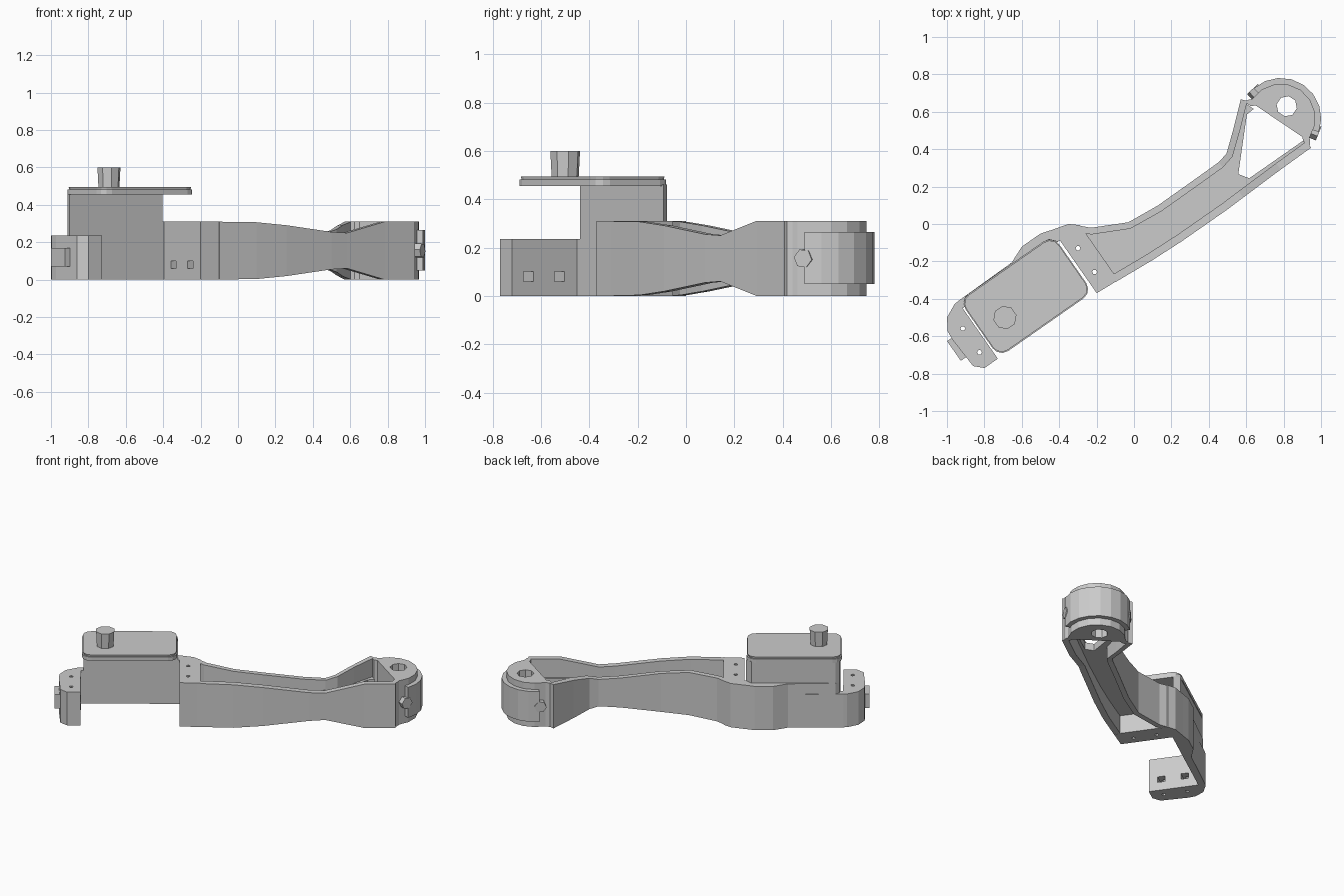
import bpy, bmesh
from math import radians, sin, cos, hypot
from mathutils import Matrix, Vector

if "Cube" in bpy.data.objects:
    bpy.data.objects.remove(bpy.data.objects["Cube"])

ARM = Matrix.Rotation(radians(34.9), 4, 'Z')                       # along the arm
HEAD = Matrix.Translation((.785, .565, 0)) @ Matrix.Rotation(radians(56), 4, 'Z')
MID = .155                                                         # arm mid height


def finish(name, bm, frame):
    bmesh.ops.recalc_face_normals(bm, faces=bm.faces)
    me = bpy.data.meshes.new(name)
    bm.to_mesh(me)
    bm.free()
    me.transform(frame)
    ob = bpy.data.objects.new(name, me)
    bpy.context.scene.collection.objects.link(ob)
    return ob


def prism(name, pts, z0, z1, frame=ARM, scale=1.0):
    bm = bmesh.new()
    c = sum((Vector(p) for p in pts), Vector((0, 0))) / len(pts)
    lo = [bm.verts.new((*(c + (Vector(p) - c) * scale), z0)) for p in pts]
    hi = [bm.verts.new((*p, z1)) for p in pts]
    bm.faces.new(lo)
    bm.faces.new(hi)
    for i in range(len(pts)):
        j = (i + 1) % len(pts)
        bm.faces.new((lo[i], lo[j], hi[j], hi[i]))
    return finish(name, bm, frame)


def rect(u0, u1, v0, v1):
    return [(u0, v0), (u1, v0), (u1, v1), (u0, v1)]


def arc(r, a0, a1, n, cx=0, cy=0):
    return [(cx + r * cos(radians(a0 + (a1 - a0) * i / n)),
             cy + r * sin(radians(a0 + (a1 - a0) * i / n))) for i in range(n + 1)]


def circle(cx, cy, r, n=8):
    return arc(r, 22.5, 382.5, n, cx, cy)[:-1]


def rounded(u0, u1, v0, v1, r):
    pts = []
    for cx, cy, a in ((u1 - r, v1 - r, 0), (u0 + r, v1 - r, 90),
                      (u0 + r, v0 + r, 180), (u1 - r, v0 + r, 270)):
        pts += arc(r, a, a + 90, 3, cx, cy)
    return pts


def cut(ob, cutter):
    m = ob.modifiers.new('cut', 'BOOLEAN')
    m.object = cutter
    m.solver = 'EXACT'
    cutter.hide_render = True
    cutter.hide_set(True)


def half_height(u):
    key = [(-.4, .155), (-.03, .152), (.16, .136), (.455, .1), (.56, .095), (.81, .155), (1.2, .155)]
    for (a, ha), (b, hb) in zip(key, key[1:]):
        if u <= b:
            return ha + (hb - ha) * (u - a) / (b - a)


def side_wall(name, pts, t):
    # wall lofted along a path, thickened to one side, with waisted height
    bm = bmesh.new()
    rings = []
    for i, (u, v) in enumerate(pts):
        p, q = pts[max(i - 1, 0)], pts[min(i + 1, len(pts) - 1)]
        du, dv = q[0] - p[0], q[1] - p[1]
        d = hypot(du, dv)
        iu, iv = u - dv / d * t, v + du / d * t
        h, g = half_height(u), half_height(iu)
        rings.append([bm.verts.new(c) for c in ((u, v, MID - h), (u, v, MID + h),
                                                (iu, iv, MID + g), (iu, iv, MID - g))])
    for a, b in zip(rings, rings[1:]):
        for k in range(4):
            bm.faces.new((a[k], a[(k + 1) % 4], b[(k + 1) % 4], b[k]))
    bm.faces.new(rings[0])
    bm.faces.new(rings[-1])
    return finish(name, bm, ARM)


# arm: two waisted side walls and a thin web with an opening
lower = [(-.26, -.198), (-.03, -.215), (.16, -.222), (.455, -.222), (.56, -.218), (.81, -.21), (1.01, -.207)]
upper = [(-.26, .175), (-.2, .115), (-.02, .025), (.16, .008), (.42, .01), (.56, .012),
         (.62, .025), (.72, .107), (.85, .22)]
side_wall('arm_front_wall', lower, .042)
side_wall('arm_back_wall', upper, -.036)
inset = lambda pts, d: [(u, v + d) for u, v in pts]
web = prism('arm_web', inset(lower, .015) + inset(upper, -.015)[::-1], .13, .18)
cut(web, prism('web_cutter', [(.61, -.1), (.645, -.152), (1.0, -.152), (.9, .14), (.83, .135)], 0, .4))

# round head with a stepped band and bolt heads
head = prism('head', arc(.185, -90, 90, 8) + [(-.016, .2), (-.036, .21), (-.036, .17), (-.018, .15),
                                            (-.018, -.15), (-.036, -.17), (-.036, -.21), (-.016, -.2)],
             0, .31, HEAD)
cut(head, prism('head_hole_cutter', circle(.071, .01, .055), -.1, .5, HEAD))
prism('head_band', arc(.216, -76, 76, 8) + arc(.17, 76, -76, 8), .05, .265, HEAD)
for s, label in ((-1, 'front'), (1, 'back')):
    turn = HEAD @ Matrix.Translation((0, 0, MID)) @ Matrix.Rotation(radians(78 * s), 4, 'Z') \
        @ Matrix.Rotation(radians(90), 4, 'Y')
    prism(label + '_bolt_head', circle(0, 0, .04, 6), .15, .218, turn)

# motor bay: middle block, end block, screw holes and nut slots
middle = prism('middle_block', [(-.375, -.189), (-.24, -.198), (-.24, .16), (-.287, .2), (-.375, .225)], 0, .31)
end = prism('end_block', [(-1.009, -.174), (-1.009, .2), (-1.033, .197), (-1.106, .162), (-1.145, .1),
                          (-1.15, .05), (-1.14, -.131), (-1.096, -.174)], 0, .235)
for block, u, s0, s1 in ((middle, -.32, -.39, -.3), (end, -1.07, -1.09, -.99)):
    for v in (.065, -.09):
        cut(block, prism('screw_cutter', circle(u, v, .013, 6), -.1, .5))
        cut(block, prism('slot_cutter', rect(s0, s1, v - .025, v + .025), .06, .1))
prism('end_tab', rect(-1.178, -1.13, -.07, .058), .07, .17)

# back wall of the bay
prism('bay_wall_low', [(-1.012, .155), (-.37, .155), (-.37, .223), (-.44, .244), (-.56, .244),
                       (-.655, .205), (-1.012, .2)], 0, .235)
prism('bay_wall_bulge', [(-.99, .155), (-.37, .155), (-.37, .223), (-.44, .244), (-.56, .244),
                         (-.655, .205), (-.96, .198), (-.985, .18)], .235, .31)
prism('bay_wall_high', [(-.99, .155), (-.385, .155), (-.42, .196), (-.96, .196), (-.985, .18)], .31, .46)

# motor cover and output shaft
prism('motor_cover', rounded(-1.0, -.39, -.172, .2, .06), .455, .482)
cover_top = rounded(-.992, -.398, -.164, .192, .055)
prism('motor_cover_top', cover_top, .495, .482, scale=1.012)
sx, sy = -.69 * cos(radians(34.9)) - .5 * sin(radians(34.9)), .69 * sin(radians(34.9)) - .5 * cos(radians(34.9))
prism('output_shaft', circle(sx, sy, .063), .48, .6, scale=.9)
